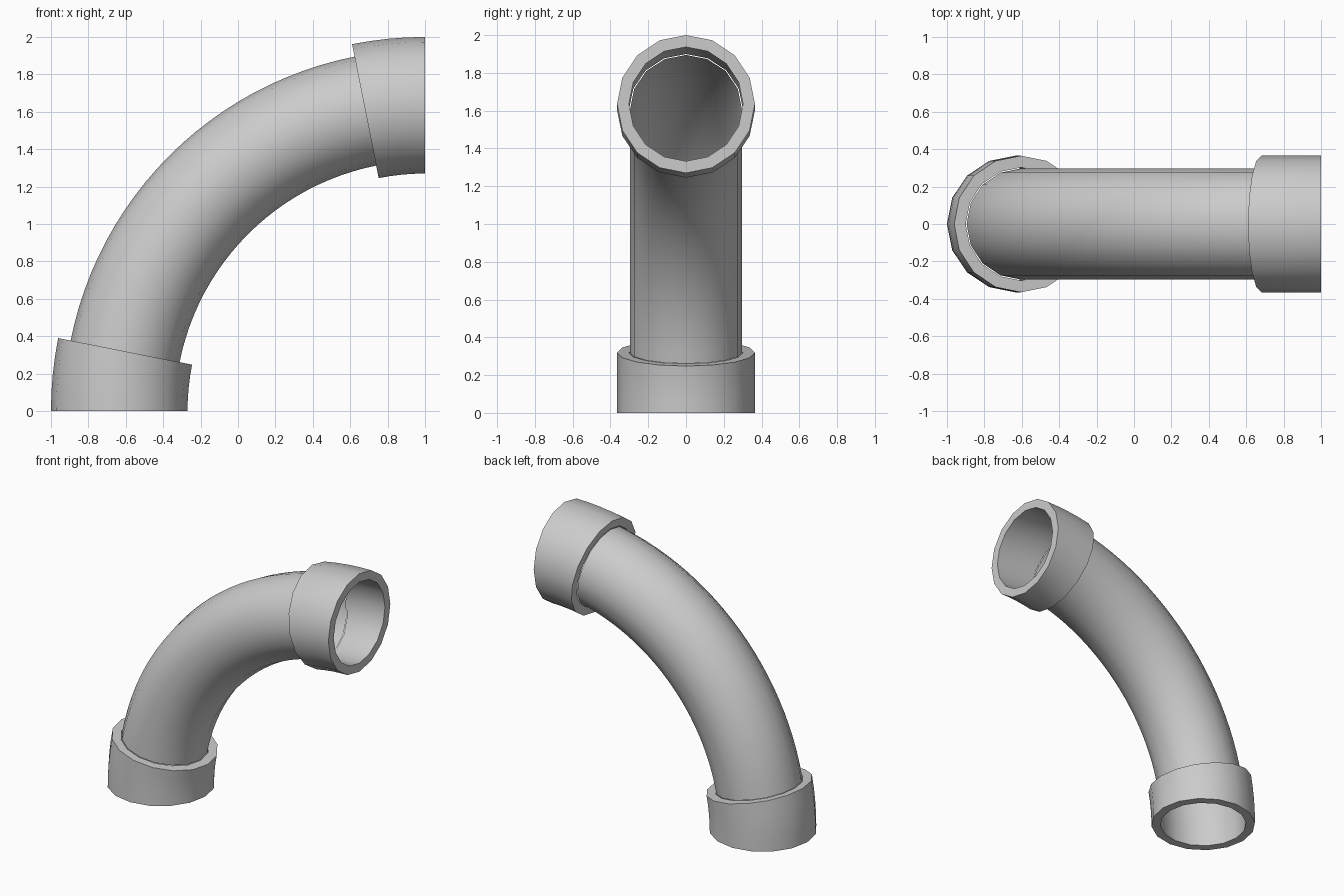
import bpy, bmesh
from math import sin, cos, radians, tau

if "Cube" in bpy.data.objects:
    bpy.data.objects.remove(bpy.data.objects["Cube"])

BEND = 1.635      # centre-line radius of the elbow
SIDES = 16        # sides of the round section


def grid_faces(bm, rings, closed=False):
    """Bridge consecutive rings of vertices with quads."""
    pairs = list(zip(rings, rings[1:])) + ([(rings[-1], rings[0])] if closed else [])
    for a, b in pairs:
        for i in range(SIDES):
            j = (i + 1) % SIDES
            bm.faces.new((a[i], a[j], b[j], b[i]))


def ring(bm, radius, deg):
    """One circle of the section, placed at an angle along the bend around (1, 0, 0)."""
    t = radians(deg)
    verts = []
    for i in range(SIDES):
        a = tau * i / SIDES
        d = BEND + radius * cos(a)
        verts.append(bm.verts.new((1 - d * cos(t), radius * sin(a), d * sin(t))))
    return verts


def bent_tube(name, start, end, steps, outer, bore=None):
    bm = bmesh.new()
    angles = [start + (end - start) * k / steps for k in range(steps + 1)]
    rings = [ring(bm, outer, t) for t in angles]
    if bore:
        rings += [ring(bm, bore, t) for t in reversed(angles)]
    grid_faces(bm, rings, closed=bool(bore))
    bmesh.ops.recalc_face_normals(bm, faces=bm.faces)
    mesh = bpy.data.meshes.new(name)
    bm.to_mesh(mesh)
    bm.free()
    obj = bpy.data.objects.new(name, mesh)
    bpy.context.collection.objects.link(obj)
    bpy.ops.object.select_all(action='DESELECT')
    obj.select_set(True)
    bpy.context.view_layer.objects.active = obj
    bpy.ops.object.shade_smooth_by_angle(angle=radians(40))
    return obj


# curved pipe between the two sockets
bent_tube("pipe", 11.25, 78.75, 24, 0.297)

# thick socket collars at both ends
for name, start in (("lower_collar", 0), ("upper_collar", 78.75)):
    bent_tube(name, start, start + 11.25, 4, 0.365, 0.302)
